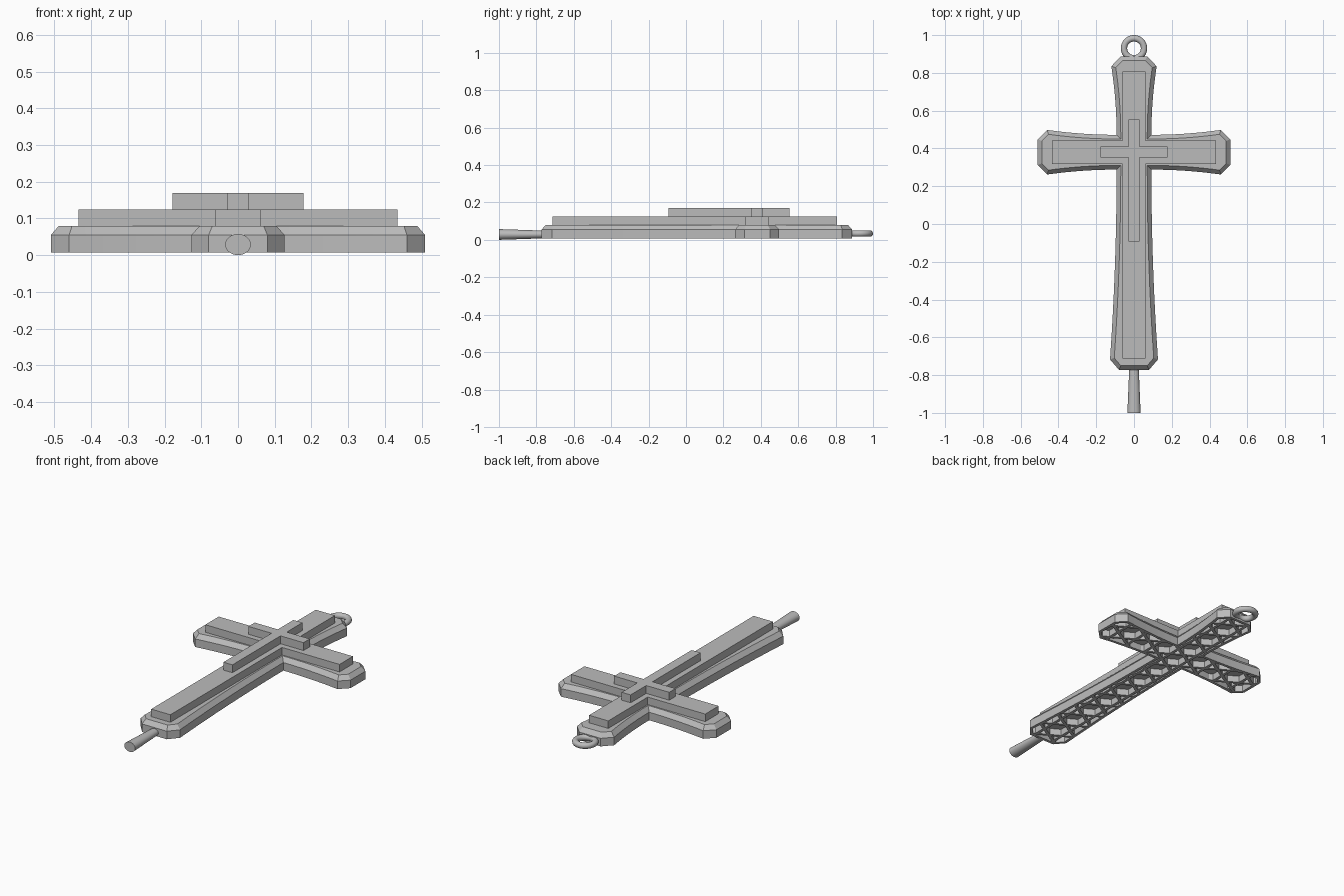
import bpy, bmesh, math
from mathutils import Vector, Matrix

if "Cube" in bpy.data.objects:
    bpy.data.objects.remove(bpy.data.objects["Cube"], do_unlink=True)

GREY = (0.5, 0.5, 0.5, 1)
metal = bpy.data.materials.new("plain grey")
metal.use_nodes = True
metal.diffuse_color = GREY
metal.node_tree.nodes["Principled BSDF"].inputs["Base Color"].default_value = GREY


def finish(bm, name):
    bmesh.ops.recalc_face_normals(bm, faces=bm.faces)
    mesh = bpy.data.meshes.new(name)
    bm.to_mesh(mesh)
    bm.free()
    mesh.materials.append(metal)
    obj = bpy.data.objects.new(name, mesh)
    bpy.context.collection.objects.link(obj)
    return obj


def loft(bm, rings):
    """Closed solid through a list of (outline, height) rings."""
    loops = [[bm.verts.new((x, y, z)) for x, y in pts] for pts, z in rings]
    n = len(loops[0])
    for low, high in zip(loops, loops[1:]):
        for i in range(n):
            j = (i + 1) % n
            bm.faces.new((low[i], low[j], high[j], high[i]))
    bm.faces.new(loops[0][::-1])
    bm.faces.new(loops[-1])


def inset(pts, d):
    """Move a counter-clockwise outline inward with mitred corners."""
    out = []
    for i, p in enumerate(pts):
        a = (Vector(p) - Vector(pts[i - 1])).normalized()
        b = (Vector(pts[(i + 1) % len(pts)]) - Vector(p)).normalized()
        na, nb = Vector((-a.y, a.x)), Vector((-b.y, b.x))
        out.append(tuple(Vector(p) + (na + nb) * d / (1 + na.dot(nb))))
    return out


def mirrored(right):
    return right + [(-x, y) for x, y in reversed(right)]


def flare(corner, tip, axis, steps=8):
    """Edge that leaves the inner corner straight and flares toward the tip."""
    pts = []
    for i in range(steps + 1):
        t = i / steps
        f = [t * t, t * t]
        f[axis] = t
        pts.append(tuple(c + (e - c) * k for c, e, k in zip(corner, tip, f)))
    return pts


def apply_boolean(obj, cutter, operation):
    mod = obj.modifiers.new(operation.lower(), "BOOLEAN")
    mod.operation, mod.solver, mod.object = operation, "EXACT", cutter
    bpy.context.view_layer.objects.active = obj
    bpy.ops.object.modifier_apply(modifier=mod.name)
    bpy.data.objects.remove(cutter, do_unlink=True)


# Flared base with clipped corners and a bevelled upper edge
low_corner, high_corner = (0.092, 0.288), (0.092, 0.472)
right_side = [(0.08, -0.772)]
right_side += flare(low_corner, (0.127, -0.717), 1)[::-1]
right_side += flare(low_corner, (0.46, 0.262), 0)[1:]
right_side += [(0.51, 0.312), (0.51, 0.448)]
right_side += flare(high_corner, (0.46, 0.498), 0)[::-1]
right_side += flare(high_corner, (0.12, 0.835), 1)[1:]
right_side += [(0.07, 0.888)]
outline = mirrored(right_side)
bm = bmesh.new()
loft(bm, [(outline, 0.008), (outline, 0.055), (inset(outline, 0.022), 0.08)])
base = finish(bm, "base")

# Underside lattice: hexagonal and triangular pockets inside a rim
PITCH, HALF_RIB, FLOOR = 0.14, 0.008, 0.045
bm = bmesh.new()


def pocket(x, y, sides, radius, start):
    pts = [(x + radius * math.cos(start + math.tau * k / sides),
            y + radius * math.sin(start + math.tau * k / sides)) for k in range(sides)]
    loft(bm, [(pts, -0.02), (pts, FLOOR)])


hex_radius = PITCH / 2 - HALF_RIB / math.cos(math.pi / 6)
tri_radius = PITCH / math.sqrt(12) - 2 * HALF_RIB
for col in range(-5, 6):
    for row in range(-7, 8):
        x = col * PITCH * math.sqrt(3) / 2
        y = 0.06 + (row + 0.5 * (col % 2)) * PITCH
        if abs(x) > 0.25 and not 0.1 < y < 0.7:
            continue
        pocket(x, y, 6, hex_radius, math.pi / 6)
        for angle in (0, math.pi / 3):
            r = PITCH / math.sqrt(3)
            pocket(x + r * math.cos(angle), y + r * math.sin(angle), 3, tri_radius, angle)
pockets = finish(bm, "pockets")
bm = bmesh.new()
rim = inset(outline, 0.016)
loft(bm, [(rim, -0.05), (rim, 0.1)])
apply_boolean(pockets, finish(bm, "rim_limit"), "INTERSECT")
apply_boolean(base, pockets, "DIFFERENCE")


# Two stacked raised crosses
def cross_plate(name, arm, half, bottom, top, z0, z1, centre=0.38):
    pts = mirrored([(half, bottom), (half, centre - half), (arm, centre - half),
                    (arm, centre + half), (half, centre + half), (half, top)])
    bm = bmesh.new()
    loft(bm, [(pts, z0), (pts, z1)])
    return finish(bm, name)


cross_plate("lower_cross", 0.434, 0.062, -0.713, 0.807, 0.078, 0.124)
cross_plate("upper_cross", 0.178, 0.029, -0.093, 0.553, 0.122, 0.17)

# Tapered oval pin at the foot
bm = bmesh.new()
place = Matrix.Translation((0, -0.88, 0.029)) @ Matrix.Diagonal((1, 1, 0.82, 1))
place = place @ Matrix.Rotation(math.pi / 2, 4, "X")
bmesh.ops.create_cone(bm, cap_ends=True, segments=32, radius1=0.025, radius2=0.035,
                      depth=0.24, matrix=place)
pin = finish(bm, "foot_pin")

# Hanging ring at the head
bpy.ops.mesh.primitive_torus_add(location=(0, 0.93, 0.034), major_radius=0.053,
                                 minor_radius=0.017, major_segments=40, minor_segments=16)
ring = bpy.context.object
ring.name = "hanging_ring"
ring.data.materials.append(metal)

# Smooth only the round parts
for obj in (pin, ring):
    bpy.ops.object.select_all(action="DESELECT")
    obj.select_set(True)
    bpy.context.view_layer.objects.active = obj
    bpy.ops.object.shade_smooth_by_angle(angle=math.radians(40))
